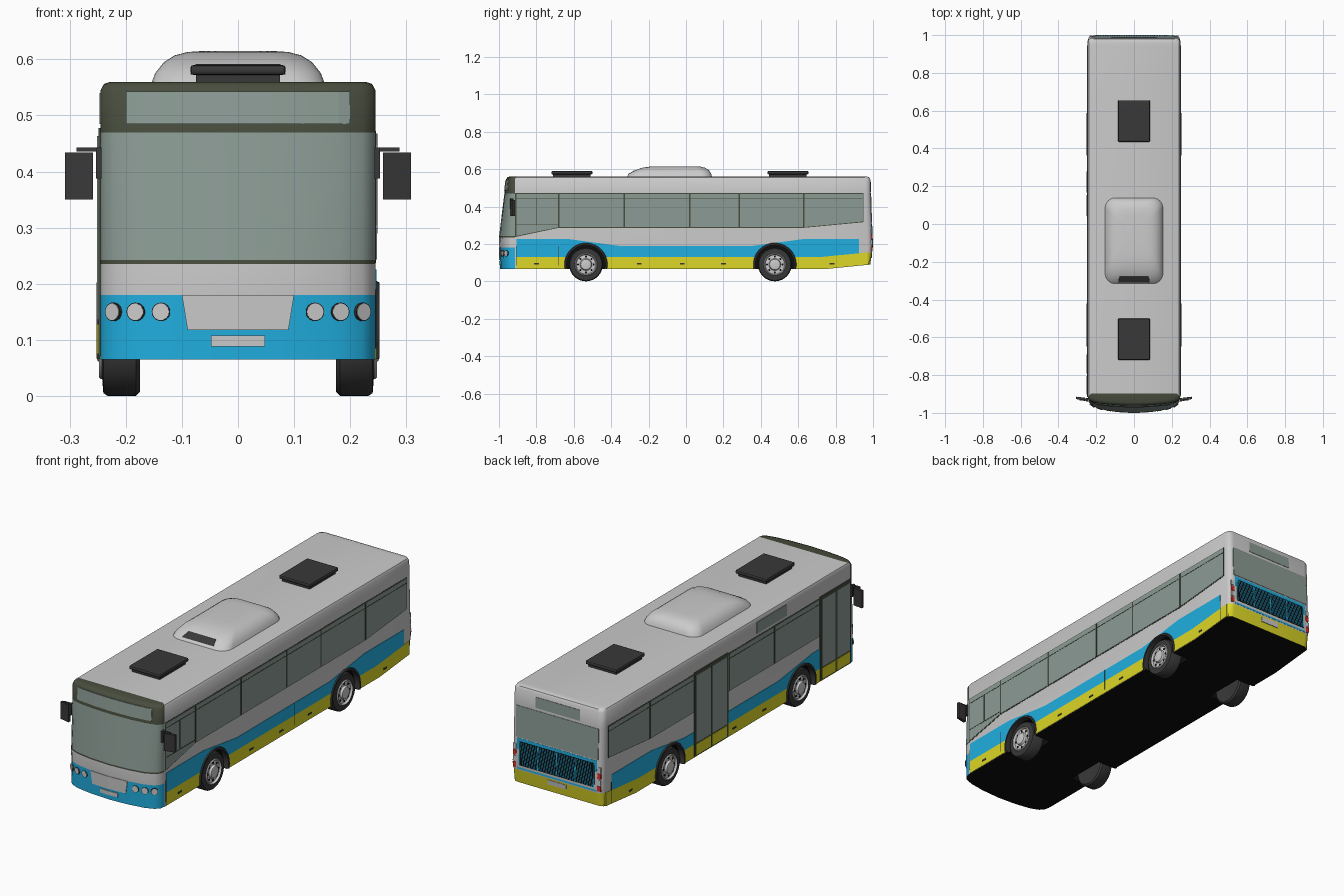
import bpy, bmesh
from math import sin, cos, pi, radians, atan2

if "Cube" in bpy.data.objects:
    bpy.data.objects.remove(bpy.data.objects["Cube"])


def mat(name, r, g, b):
    m = bpy.data.materials.new(name)
    m.diffuse_color = (r, g, b, 1)
    m.use_nodes = True
    m.node_tree.nodes["Principled BSDF"].inputs["Base Color"].default_value = m.diffuse_color
    return m


BLUE = mat("blue_paint", .015, .43, .75)
YELLOW = mat("yellow_paint", .72, .68, .02)
GLASS = mat("glass", .26, .33, .30)
DARK = mat("dark_trim", .065, .075, .048)
BLACK = mat("black", .004, .004, .004)
RUBBER = mat("rubber", .04, .04, .04)
RED = mat("red_lamp", .8, .03, .02)


def mesh(name, verts, faces, mats=(None,), idx=None, smooth=False):
    me = bpy.data.meshes.new(name)
    me.from_pydata(verts, [], faces)
    for m in mats:
        me.materials.append(m)
    if idx:
        me.polygons.foreach_set("material_index", idx)
    bm = bmesh.new()
    bm.from_mesh(me)
    bmesh.ops.recalc_face_normals(bm, faces=bm.faces)
    bm.to_mesh(me)
    bm.free()
    ob = bpy.data.objects.new(name, me)
    bpy.context.collection.objects.link(ob)
    if smooth:
        shade(ob)
    return ob


def activate(ob):
    bpy.ops.object.select_all(action='DESELECT')
    ob.select_set(True)
    bpy.context.view_layer.objects.active = ob


def shade(ob):
    activate(ob)
    bpy.ops.object.shade_smooth_by_angle(angle=radians(40))


def loft(name, rings, m=None, caps=True, smooth=True):
    n = len(rings[0])
    faces = [(r * n + j, r * n + (j + 1) % n, (r + 1) * n + (j + 1) % n, (r + 1) * n + j)
             for r in range(len(rings) - 1) for j in range(n)]
    if caps:
        faces += [tuple(range(n)), tuple(range((len(rings) - 1) * n, len(rings) * n))]
    return mesh(name, [p for r in rings for p in r], faces, (m,), smooth=smooth)


def box(name, x0, x1, y0, y1, z0, z1, m=None, bevel=0):
    ob = loft(name, [[(x0, y0, z), (x1, y0, z), (x1, y1, z), (x0, y1, z)] for z in (z0, z1)], m, smooth=False)
    if bevel:
        b = ob.modifiers.new("bevel", 'BEVEL')
        b.width, b.segments = bevel, 2
    return ob


def lerp(table, t):
    for (a, u), (b, v) in zip(table, table[1:]):
        if t <= b:
            return u + (v - u) * (max(t, a) - a) / (b - a)
    return table[-1][1]


# Body shell: half plan outline swept up through the height rows
PLAN = [(0, -1), (.1, -.994), (.18, -.98), (.222, -.962), (.24, -.942), (.245, -.915), (.245, .74),
        (.245, .97), (.24, .987), (.228, .995), (.215, .997), (0, .997)]
ROWS = [.065, .155, .18, .235, .242, .47, .545, .556, .56]
FRONT = [1, 1, 0, 3, 4, 3, 3, 3]
INSET = {.556: .006, .56: .018}


def lean(z):
    return lerp([(.065, .93), (.235, 1), (.56, .53)], z)


def rear_y(z):
    return lerp([(.065, .985), (.18, .997), (.56, .985)], z)


def front_y(x, z):
    return -.915 + (lerp(PLAN[:6], abs(x)) + .915) * lean(z)


def body_point(x, y, z):
    k = 1 - INSET.get(z, 0) / .245
    if y < -.915:
        y = -.915 + (y + .915) * lean(z)
    elif y > .9:
        y += rear_y(z) - .997
    if z == .065:
        z += max(0, y - .74) * .1
    return (x * k, y * (1 - INSET.get(z, 0)), z)


n = len(PLAN) - 1
ring = PLAN + [(-x, y) for x, y in PLAN[-2:0:-1]]
N = 2 * n
verts = [body_point(x, y, z) for z in ROWS for x, y in ring]
faces, idx = [], []
for r in range(len(ROWS) - 1):
    for j in range(N):
        i = j if j < n else N - 1 - j
        faces.append((r * N + j, r * N + (j + 1) % N, (r + 1) * N + (j + 1) % N, (r + 1) * N + j))
        idx.append(FRONT[r] if i < 5 else 2 if i >= 7 and r == 0 else 0)
for base, top in ((0, 0), ((len(ROWS) - 1) * N, 1)):
    for i in range(n):
        q = dict.fromkeys([i, i + 1, (N - i - 1) % N, (N - i) % N])
        faces.append(tuple(base + v for v in q))
        idx.append((3 if i < 5 else 0) if top else 5)
body = mesh("body", verts, faces, (None, BLUE, YELLOW, DARK, GLASS, BLACK), idx)
to_cut = [body]


def side_panel(name, pts, s, m, proud=.002):
    return loft(name, [[(s * x, y, z) for y, z in pts] for x in (.24, .245 + proud)], m, smooth=False)


def side_rect(name, y0, y1, z0, z1, s, m, proud):
    return side_panel(name, [(y0, z0), (y1, z0), (y1, z1), (y0, z1)], s, m, proud)


# Painted stripes, windows and dividers on both sides
for s in (1, -1):
    to_cut.append(side_panel("blue_stripe", [(-.905, .13), (.72, .13), (.925, .15), (.925, .225), (.62, .225),
                             (.36, .19), (-.36, .19), (-.62, .225), (-.905, .225)], s, BLUE))
    to_cut.append(side_panel("yellow_skirt", [(-.905, .066), (.74, .066), (.97, .089), (.97, .155), (.72, .13),
                             (-.905, .13)], s, YELLOW))
    side_panel("window_frame", [(-.913, .237), (-.68, .286), (.63, .286), (.949, .316), (.949, .472), (-.913, .472)],
               s, DARK, .001)
    side_panel("side_glass", [(-.907, .243), (-.68, .29), (.63, .29), (.945, .32), (.945, .468), (-.907, .468)],
               s, GLASS, .0025)
    for y in (-.68, -.33, .02, .285, .63):
        side_rect("window_divider", y - .004, y + .004, .29, .468, s, DARK, .004)
    side_rect("window_rail", -.905, .945, .443, .446, s, DARK, .0035)
    side_rect("driver_window_rail", -.905, -.68, .3, .304, s, DARK, .0035)
    side_rect("driver_window_post", -.803, -.799, .3, .445, s, DARK, .0035)
    for y in (-.8, -.25, -.02, .2, .78):
        side_rect("skirt_slot", y - .013, y + .013, .089, .097, s, RUBBER, .004)
    for y in (-.907, -.68, .08, .925):
        side_rect("panel_seam", y - .001, y + .001, .085, .19, s, RUBBER, .0025)

# Doors and route sign on the left side
for y0, y1 in ((-.915, -.68), (.03, .29)):
    side_rect("door_frame", y0, y1, .07, .478, -1, DARK, .004)
    mid = (y0 + y1) / 2
    for a, b in ((y0 + .012, mid - .006), (mid + .006, y1 - .012)):
        side_rect("door_glass", a, b, .135, .463, -1, GLASS, .006)
        side_rect("door_kick_panel", a, b, .075, .128, -1, YELLOW, .006)
side_rect("side_sign", -.425, -.195, .485, .54, -1, GLASS, .002)


# Front trim following the curved nose
def front_patch(name, w0, w1, z0, z1, m=None):
    steps = [k / 10 - 1 for k in range(21)]
    rows = [[(u * w, front_y(u * w, z) - o, z) for u in steps]
            for w, z, o in ((w0, z0, -.004), (w0, z0, .003), (w1, z1, .003), (w1, z1, -.004))]
    loft(name, [list(c) for c in zip(*rows)], m, smooth=False)


front_patch("front_sign_glass", .2, .2, .485, .543, GLASS)
front_patch("front_centre_panel", .09, .1, .118, .18)
front_patch("front_plate", .048, .048, .088, .108)


def disc(name, centre, r, direction, depth, m=None, sides=24):
    dx, dy = direction
    rings = [[(centre[0] + dx * d - dy * r * cos(a), centre[1] + dy * d + dx * r * cos(a), centre[2] + r * sin(a))
              for a in (2 * pi * k / sides for k in range(sides))] for d in (-depth, depth)]
    return loft(name, rings, m)


for s in (1, -1):
    for x in (.137, .182, .222):
        a = atan2(front_y(x + .008, .15) - front_y(x - .008, .15), .016)
        c = (s * x, front_y(x, .15), .15)
        disc("headlight_rim", c, .0165, (s * sin(a), -cos(a)), .003, RUBBER)
        disc("headlight", c, .0148, (s * sin(a), -cos(a)), .0045)


# Rear panels
def rear_panel(name, pts, m=None, proud=.002):
    return loft(name, [[(x, rear_y(z) + o, z) for x, z in pts] for o in (-.006, proud)], m, smooth=False)


def rear_rect(name, x0, x1, z0, z1, m=None, proud=.002):
    return rear_panel(name, [(x0, z0), (x1, z0), (x1, z1), (x0, z1)], m, proud)


rear_rect("rear_window", -.222, .222, .315, .465, GLASS)
rear_rect("rear_sign", -.12, .12, .478, .53, GLASS)
rear_rect("engine_cover", -.215, .215, .16, .31, BLUE, .001)
rear_rect("engine_grille", -.203, .203, .18, .295, BLACK, .002)
for k in range(42):
    x = -.2 + k * .0092
    rear_panel("grille_bar", [(x, .182), (x + .0025, .182), (x + .0225, .293), (x + .02, .293)], BLUE, .003)
for k in range(5):
    x = -.203 + k * .1005
    rear_rect("grille_post", x, x + .004, .18, .295, BLUE, .003)
rear_rect("rear_plate", -.05, .05, .125, .148, None, .002)
for s in (1, -1):
    for z, m in ((.165, RED), (.195, None), (.225, RED), (.255, None)):
        rear_rect("tail_lamp", s * .219, s * .236, z, z + .025, m, .001)

# Roof pod, its intake and the two hatches
POD = [(.555, .155, -.32, .14), (.575, .148, -.305, .135), (.595, .132, -.27, .122), (.607, .113, -.235, .102),
       (.613, .09, -.195, .08), (.615, .06, -.15, .05)]


def rounded(hx, y0, y1, z, r):
    return [(sx * (hx - r) + r * cos(q + t), (y1 if sy > 0 else y0) - sy * r + r * sin(q + t), z)
            for sx, sy, q in ((1, 1, 0), (-1, 1, pi / 2), (-1, -1, pi), (1, -1, 1.5 * pi))
            for t in (k * pi / 12 for k in range(7))]


loft("roof_pod", [rounded(hx, a, b, z, .055) for z, hx, a, b in POD])
loft("pod_intake", [[(-.085, -.309 - o, .573), (.085, -.309 - o, .573), (.075, -.276 - o, .592),
                     (-.075, -.276 - o, .592)] for o in (-.006, .002)], RUBBER, smooth=False)
for y in (.545, -.61):
    box("roof_hatch_base", -.075, .075, y - .1, y + .1, .555, .575, RUBBER)
    box("roof_hatch", -.085, .085, y - .11, y + .11, .572, .59, RUBBER, .006)


# Wheels, arch lips and wheel-well cutters
def lathe(name, profile, s, y, m, sides=40, caps=True):
    return loft(name, [[(s * x, y + r * cos(a), .09 + r * sin(a)) for a in (2 * pi * k / sides for k in range(sides))]
                       for r, x in profile], m, caps)


cutters = []
for y in (-.535, .475):
    for s in (1, -1):
        lathe("tyre", [(.02, .176), (.083, .175), (.09, .182), (.09, .232), (.085, .24), (.06, .242), (.055, .23)],
              s, y, RUBBER)
        lathe("rim", [(.06, .228), (.06, .244), (.056, .248), (.051, .238), (.032, .24), (.028, .25), (.02, .252)],
              s, y, None)
        for k in range(8):
            a = k * pi / 4
            disc("rim_hole", (s * .239, y + .042 * cos(a), .09 + .042 * sin(a)), .0055, (s, 0), .002, BLACK, 10)
        arc = [-.21 + k * (pi + .42) / 28 for k in range(29)]
        loft("arch_lip", [[(s * x, y + r * cos(a), .09 + r * sin(a)) for r, x in
                           ((.104, .225), (.104, .252), (.112, .252), (.117, .244))] for a in arc], RUBBER)
        cutters.append(lathe("well_cutter", [(.105, .15), (.105, .3)], s, y, BLACK))

for ob in to_cut:
    activate(ob)
    for c in cutters:
        b = ob.modifiers.new("well", 'BOOLEAN')
        b.operation, b.solver, b.object = 'DIFFERENCE', 'EXACT', c
        b.material_mode = 'TRANSFER'
        bpy.ops.object.modifier_apply(modifier=b.name)
for c in cutters:
    bpy.data.objects.remove(c)
shade(body)

# Mirrors on brackets
for s in (1, -1):
    box("mirror_bracket", s * .243, s * .253, -.94, -.922, .388, .443, RUBBER)
    box("mirror_arm", s * .245, s * .288, -.934, -.926, .436, .443, RUBBER)
    loft("mirror", [[(s * .258, -.938, z), (s * .308, -.926, z), (s * .308, -.914, z), (s * .258, -.92, z)]
                    for z in (.35, .434)], RUBBER, smooth=False)
